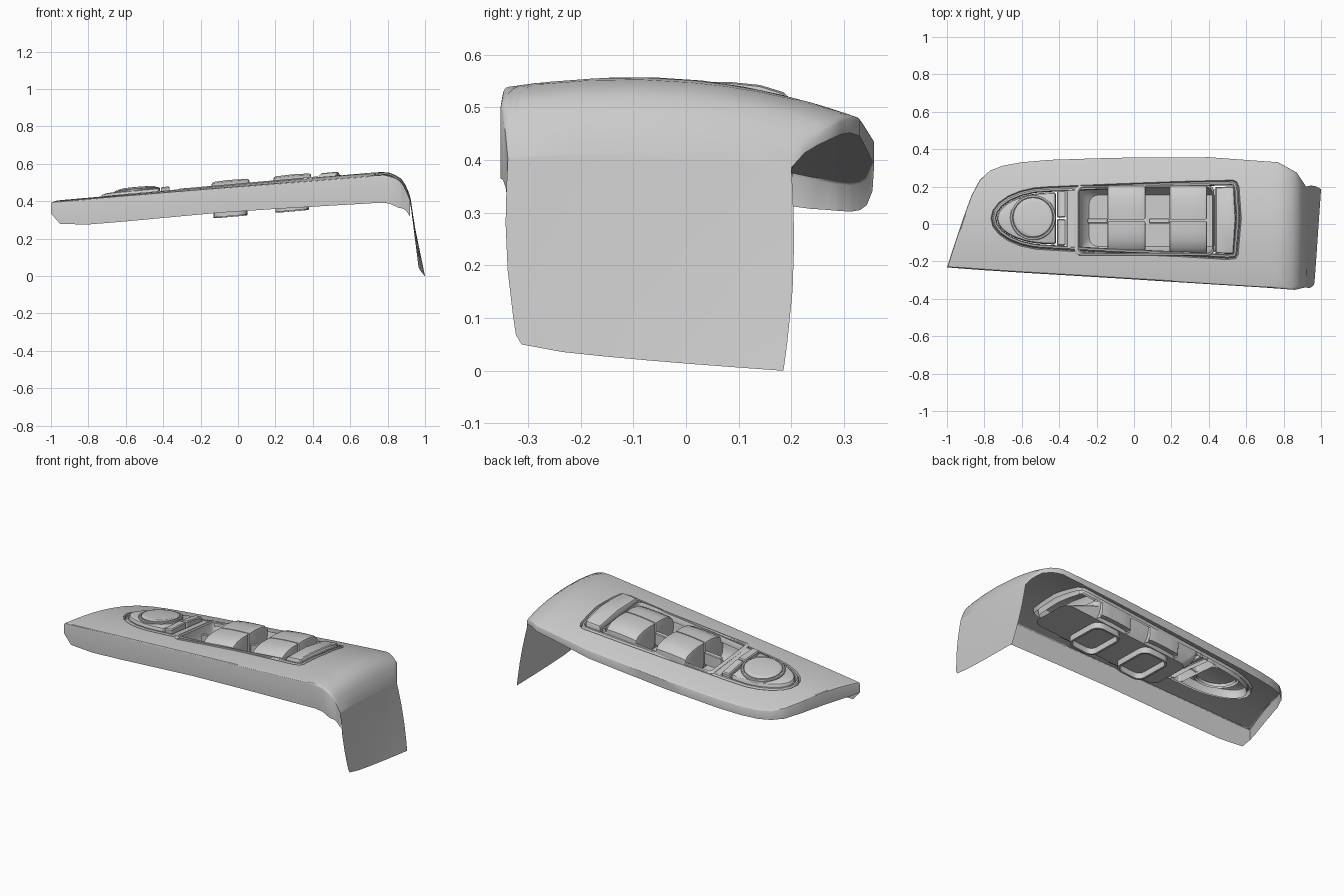
import bpy, bmesh, math
from mathutils import Vector

if "Cube" in bpy.data.objects:
    bpy.data.objects.remove(bpy.data.objects["Cube"])

BEND = [(.75, 0), (.79, .003), (.82, .012), (.87, .042), (.90, .09), (.92, .14), (.93, .17)]


def surf(x, y, off=0.0):
    """Height of the tilted, crowned panel skin; deep offsets flatten out."""
    crown = (.42 if y > -.1 else .32) * (y + .1) ** 2
    crown *= max(.2, min(1, 1 + off / .12))
    drop = 0
    for (xa, da), (xb, db) in zip(BEND, BEND[1:]):
        if x > xa:
            drop = da + (db - da) * min(1, (x - xa) / (xb - xa))
    return .49 + .0886 * x - crown - drop + off


def finish(name, bm, angle=32):
    bmesh.ops.remove_doubles(bm, verts=bm.verts, dist=.0004)
    bmesh.ops.recalc_face_normals(bm, faces=bm.faces)
    me = bpy.data.meshes.new(name)
    bm.to_mesh(me)
    bm.free()
    ob = bpy.data.objects.new(name, me)
    bpy.context.collection.objects.link(ob)
    bpy.ops.object.select_all(action='DESELECT')
    bpy.context.view_layer.objects.active = ob
    ob.select_set(True)
    bpy.ops.object.shade_smooth_by_angle(angle=math.radians(angle))
    return ob


def loft(name, loops, closed=True, cap_start=False, cap_end=False, skip=None):
    bm = bmesh.new()
    rows = [[bm.verts.new(p) for p in lp] for lp in loops]
    n = len(rows[0])
    for r, (a, b) in enumerate(zip(rows, rows[1:])):
        for i in range(n if closed else n - 1):
            if skip and skip(r, i):
                continue
            j = (i + 1) % n
            bm.faces.new((a[i], a[j], b[j], b[i]))
    if cap_start:
        bm.faces.new(rows[0])
    if cap_end:
        bm.faces.new(rows[-1])
    return finish(name, bm)


def inset(loop, d):
    out, n = [], len(loop)
    for i in range(n):
        p, a, b = (Vector(loop[k % n]) for k in (i, i - 1, i + 1))
        u, v = (p - a).normalized(), (b - p).normalized()
        n1, n2 = Vector((-u.y, u.x)), Vector((-v.y, v.x))
        out.append(tuple(p + (n1 + n2) * d / max(.5, 1 + n1.dot(n2))))
    return out


def lift(loop, off):
    return [(x, y, surf(x, y, off)) for x, y in loop]


def plate(name, loop, steps, cap=True):
    return loft(name, [lift(inset(loop, d), o) for d, o in steps], cap_end=cap)


def rrect(x0, x1, y0, y1, r, n=5):
    pts = []
    for cx, cy, a in ((x1 - r, y1 - r, 0), (x0 + r, y1 - r, 90), (x0 + r, y0 + r, 180), (x1 - r, y0 + r, 270)):
        for k in range(n + 1):
            t = math.radians(a + 90 * k / n)
            pts.append((cx + r * math.cos(t), cy + r * math.sin(t)))
    return pts


def circle(cx, cy, r, n=40):
    return [(cx + r * math.cos(math.tau * k / n), cy + r * math.sin(math.tau * k / n)) for k in range(n)]


def refine(keys, n=3):
    out = []
    for a, b in zip(keys, keys[1:] + keys[:1]):
        out += [tuple(p + (q - p) * k / n for p, q in zip(a, b)) for k in range(n)]
    return out


# Opening outline: round on the left, squared on the right
arc = [math.radians(90 + 15 * k) for k in range(13)]
hole = [(-.45 + .315 * math.cos(t), .03 + .17 * math.sin(t)) for t in arc]
hole += [(-.1, -.16), (.25, -.175), (.5, -.19), (.545, -.185), (.557, -.165), (.574, .03),
         (.562, .2), (.55, .225), (.53, .235), (.25, .228), (-.1, .215)]

# Panel edge: x, y and skirt depth, one key per opening key
edge = [(-.45, .343, .05), (-.6, .33, .05), (-.7, .312, .05), (-.77, .285, .05), (-.825, .235, .055),
        (-.87, .15, .06), (-.91, .04, .065), (-.95, -.08, .065), (-.98, -.17, .06), (-1, -.232, .05),
        (-.95, -.236, .11), (-.8, -.247, .125), (-.6, -.26, .125), (-.1, -.29, .12), (.25, -.312, .125),
        (.7, -.34, .135), (.86, -.352, .135), (.92, -.338, .085), (.925, 0, 0), (.92, .2, 0),
        (.87, .275, .02), (.77, .33, .03), (.4, .357, .045), (-.1, .354, .05)]
hole3, edge3 = refine(hole), refine(edge)

# Panel skin with opening flange and skirt
rings = [lift(inset(hole3, .006), -.025)]
for t in (0, .1, .25, .42, .56, .68, .78, .86, .92, .96, .985, 1):
    ring = [(h[0] + (e[0] - h[0]) * t, h[1] + (e[1] - h[1]) * t) for h, e in zip(hole3, edge3)]
    rings.append(lift(ring, {1: -.012, .985: -.003}.get(t, 0)))
rings.append([(x, y, z - e[2]) for (x, y, z), e in zip(rings[-1], edge3)])
last = len(rings) - 2
loft("panel_shell", rings, skip=lambda r, i: r == last and 51 <= i < 57)

# End flap folding down from the right edge
top = rings[last][51:58]
flap = [top]
for s in (.15, .35, .6, .85, .95, 1):
    row = []
    for k, (x, y, z) in enumerate(top):
        t = k / 6
        bx, by, bz = .965 + .035 * t, -.32 + .505 * t, .05 - .05 * t ** .7
        bulge = .012 * math.sin(math.pi * s) * (2 * t - 1)
        if s == 1 and k == 0:
            by += .008
        row.append((x + (bx - x) * s, y + (by - y) * s + bulge, z + (bz - z) * s))
    flap.append(row)
loft("end_flap", flap, closed=False)

# Trim ring around the opening
plate("trim_ring", hole3, [(.006, -.025), (.010, -.004), (.014, .002), (.022, .002), (.026, -.004), (.028, -.03)], False)

# Left control pad: D shape with dial and side buttons
d_arc = [(-.45 + .283 * math.cos(t), .03 + .138 * math.sin(t)) for t in
         [math.radians(90 + 7.5 * k) for k in range(25)]]
pad = d_arc + [(-.425, -.109), (-.417, -.1), (-.417, .16), (-.425, .169)]
plate("control_pad", pad, [(0, -.035), (0, .004), (.006, .014), (.02, .019)])
plate("dial_collar", circle(-.54, .035, .122), [(0, 0), (0, .024), (.004, .028), (.012, .028), (.014, .02)], False)
plate("dial", circle(-.54, .035, .106), [(0, 0), (0, .029), (.006, .034), (.02, .036)])
for k, (y0, y1) in enumerate(((-.115, .027), (.035, .18))):
    plate(f"side_button_{k + 1}", rrect(-.412, -.365, y0, y1, .008),
          [(0, -.035), (0, .016), (.005, .022)])

# Crossbar between pad and well
plate("crossbar", rrect(-.36, -.312, -.13, .185, .008), [(0, -.03), (0, -.006), (.005, 0)])

# Switch well: rim, scooped walls and floor reaching under the right button
well = [((-.318, .428, -.168, .206), -.03, .03), ((-.318, .428, -.168, .206), .002, .03),
        ((-.312, .425, -.165, .203), .006, .03), ((-.3, .42, -.158, .197), .006, .03),
        ((-.294, .418, -.155, .194), 0, .03), ((-.285, .43, -.152, .19), -.06, .04),
        ((-.27, .52, -.145, .18), -.1, .05), ((-.24, .6, -.12, .155), -.13, .05)]
loft("switch_well", [lift(rrect(*b, r), o) for b, o, r in well], cap_end=True)

# Right button
button = [(.436, -.158), (.525, -.16), (.533, -.152), (.545, .03), (.536, .19), (.528, .2), (.436, .198)]
plate("right_button", refine(button, 2), [(0, -.04), (0, .01), (.005, .018), (.015, .021)])

# Rocker switches: front and back halves lofted across x
FRONT = [(-.16, -.1), (-.168, -.06), (-.158, -.025), (-.13, .002), (-.09, .02), (-.04, .028), (.017, .03), (.017, -.1)]
BACK = [(.023, -.1), (.023, .03), (.08, .036), (.14, .037), (.185, .03), (.204, .015), (.208, -.02), (.2, -.1)]


def rocker(name, cx, prof):
    cy = sum(p[0] for p in prof) / len(prof)
    base = surf(cx, -.1)
    loops = []
    for dx, s, sag in ((-.101, .9, .014), (-.098, .96, .006), (-.088, 1, .002), (-.04, 1, 0), (0, 1, -.001),
                       (.04, 1, 0), (.088, 1, .002), (.098, .96, .006), (.101, .9, .014)):
        loops.append([(cx + dx, cy + (y - cy) * s,
                       base + .0886 * dx + o - sag - .28 * max(0, y + .1) ** 2) for y, o in prof])
    loft(name, loops, cap_start=True, cap_end=True)


for k, cx in enumerate((-.04, .29)):
    rocker(f"rocker_front_{k + 1}", cx, FRONT)
    rocker(f"rocker_back_{k + 1}", cx, BACK)
    # Collar showing beneath the well, and the pivot bar beside the rocker
    plate(f"rocker_collar_{k + 1}", rrect(cx - .09, cx + .09, -.11, .15, .05),
          [(0, -.12), (0, -.165), (.012, -.165), (.012, -.12)], False)
    plate(f"pivot_bar_{k + 1}", rrect(cx - .21, cx - .1, .003, .03, .006),
          [(0, -.1), (0, -.03), (.004, -.026)])
